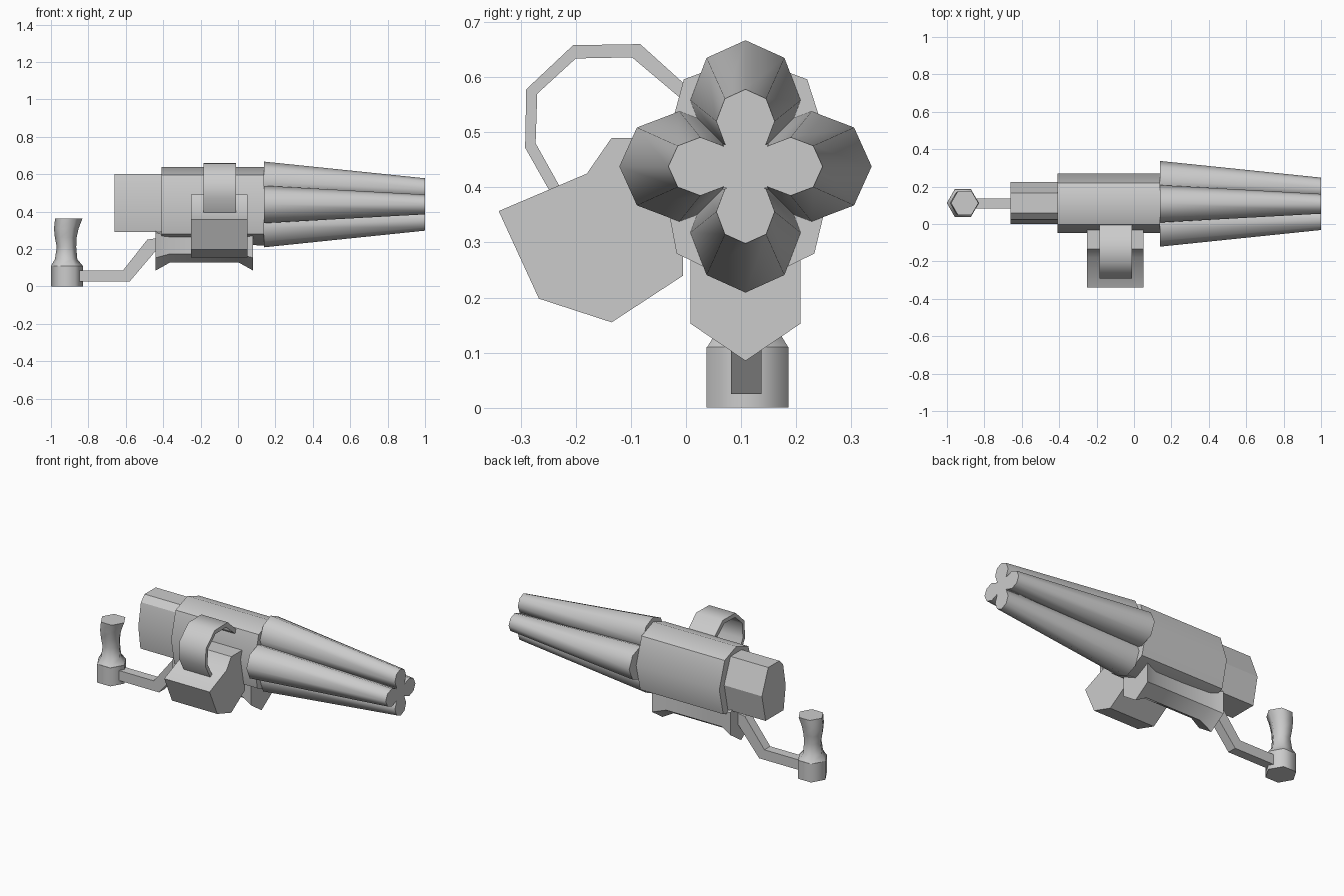
import bpy, bmesh, math

if "Cube" in bpy.data.objects:
    bpy.data.objects.remove(bpy.data.objects["Cube"])

metal = bpy.data.materials.new("grey_metal")
metal.diffuse_color = (0.6, 0.6, 0.6, 1)
metal.use_nodes = True
metal.node_tree.nodes["Principled BSDF"].inputs["Base Color"].default_value = metal.diffuse_color

CY, CZ = 0.108, 0.438  # long axis of the body


def loft(name, rings, smooth=50):
    """Skin a list of equal-length point rings and cap both ends."""
    bm = bmesh.new()
    loops = [[bm.verts.new(p) for p in ring] for ring in rings]
    for a, b in zip(loops, loops[1:]):
        for i in range(len(a)):
            j = (i + 1) % len(a)
            bm.faces.new((a[i], a[j], b[j], b[i]))
    bm.faces.new(loops[0])
    bm.faces.new(loops[-1])
    bmesh.ops.recalc_face_normals(bm, faces=bm.faces)
    mesh = bpy.data.meshes.new(name)
    bm.to_mesh(mesh)
    bm.free()
    mesh.materials.append(metal)
    obj = bpy.data.objects.new(name, mesh)
    bpy.context.collection.objects.link(obj)
    bpy.context.view_layer.objects.active = obj
    obj.select_set(True)
    if smooth:
        bpy.ops.object.shade_smooth_by_angle(angle=math.radians(smooth))
    obj.select_set(False)
    return obj


def at_x(x, profile):
    return [(x, y, z) for y, z in profile]


def ellipse(cu, cv, ru, rv, n, start=0.0):
    return [(cu + ru * math.cos(start + math.tau * i / n),
             cv + rv * math.sin(start + math.tau * i / n)) for i in range(n)]


# Four tapered barrels around the axis
def barrel_ring(x, k, offset, radial, tangential):
    c, s = math.cos(k * math.pi / 2), math.sin(k * math.pi / 2)
    return [(x, CY + c * u - s * v, CZ + s * u + c * v)
            for u, v in ellipse(offset, 0, radial, tangential, 8)]


for k in range(4):
    loft(f"barrel_{k + 1}", [barrel_ring(0.14, k, 0.12, 0.109, 0.1),
                             barrel_ring(1.0, k, 0.082, 0.058, 0.053)])

# Solid core closing the gap between the barrels
core = ellipse(CY, CZ, 0.056, 0.056, 4, math.pi / 4)
loft("barrel_core", [at_x(0.14, core), at_x(1.0, core)], 0)


# Main body
def body_ring(x, bottom):
    return at_x(x, [(CY + u, CZ + v) for u, v in (
        (0, 0.2), (0.112, 0.158), (0.163, 0), (0.125, -0.158),
        (0, bottom), (-0.125, -0.158), (-0.155, 0), (-0.112, 0.158))])


loft("body", [body_ring(-0.41, -0.195), body_ring(0.14, -0.22)])

# Rear block
rear = [(0.165, 0.6), (0.06, 0.6), (0.025, 0.565), (0, 0.43),
        (0.02, 0.29), (0.19, 0.29), (0.225, 0.45)]
loft("rear_block", [at_x(-0.66, rear), at_x(-0.4, rear)], 30)

# Spool-shaped foregrip with flared ends
loft("foregrip", [at_x(x, ellipse(CY, 0.22, w, h, 6, math.pi / 2))
                  for x, w, h in ((-0.44, 0.115, 0.135), (-0.365, 0.085, 0.093),
                                  (0.005, 0.085, 0.093), (0.08, 0.115, 0.135))], 45)

# Bent crank arm
arm = [(-0.86, 0.085, 0.025), (-0.615, 0.085, 0.025), (-0.485, 0.25, 0.025), (-0.42, 0.26, 0.2)]
lower_x = (-0.86, -0.58, -0.44, -0.42)
lower_z = (0.025, 0.025, 0.19, 0.2)
loft("crank_arm", [[(x, 0.082, z), (x, 0.137, z), (lx, 0.137, lz), (lx, 0.082, lz)]
                   for (x, z, _), lx, lz in zip(arm, lower_x, lower_z)], 0)


# Crank handle: hexagonal base and waisted grip
def hexagon(cx, z, r):
    return [(x, y, z) for x, y in ellipse(cx, 0.112, r, r, 6)]


loft("crank_base", [hexagon(-0.915, 0, 0.086), hexagon(-0.915, 0.11, 0.086)], 62)
loft("crank_grip", [hexagon(*s) for s in (
    (-0.915, 0.11, 0.085), (-0.919, 0.145, 0.06), (-0.917, 0.21, 0.052),
    (-0.921, 0.26, 0.058), (-0.918, 0.31, 0.066), (-0.905, 0.362, 0.073))], 62)

# Side drum
drum = [(-0.34, 0.357), (-0.18, 0.425), (-0.135, 0.49), (-0.03, 0.49),
        (-0.005, 0.45), (-0.005, 0.24), (-0.135, 0.155), (-0.267, 0.198)]
loft("side_drum", [at_x(-0.25, drum), at_x(0.05, drum)], 40)

# Curved feed strap from drum to body: outer and inner edge pairs
strap = [((-0.24, 0.38), (-0.22, 0.385)), ((-0.292, 0.472), (-0.273, 0.48)),
         ((-0.29, 0.578), (-0.27, 0.57)), ((-0.205, 0.658), (-0.2, 0.634)),
         ((-0.083, 0.66), (-0.098, 0.636)), ((0.02, 0.567), (0.01, 0.545))]
loft("feed_strap", [[(x, y, z) for x, (y, z) in (
    (-0.185, o), (-0.01, o), (-0.01, i), (-0.185, i))] for o, i in strap], 50)
